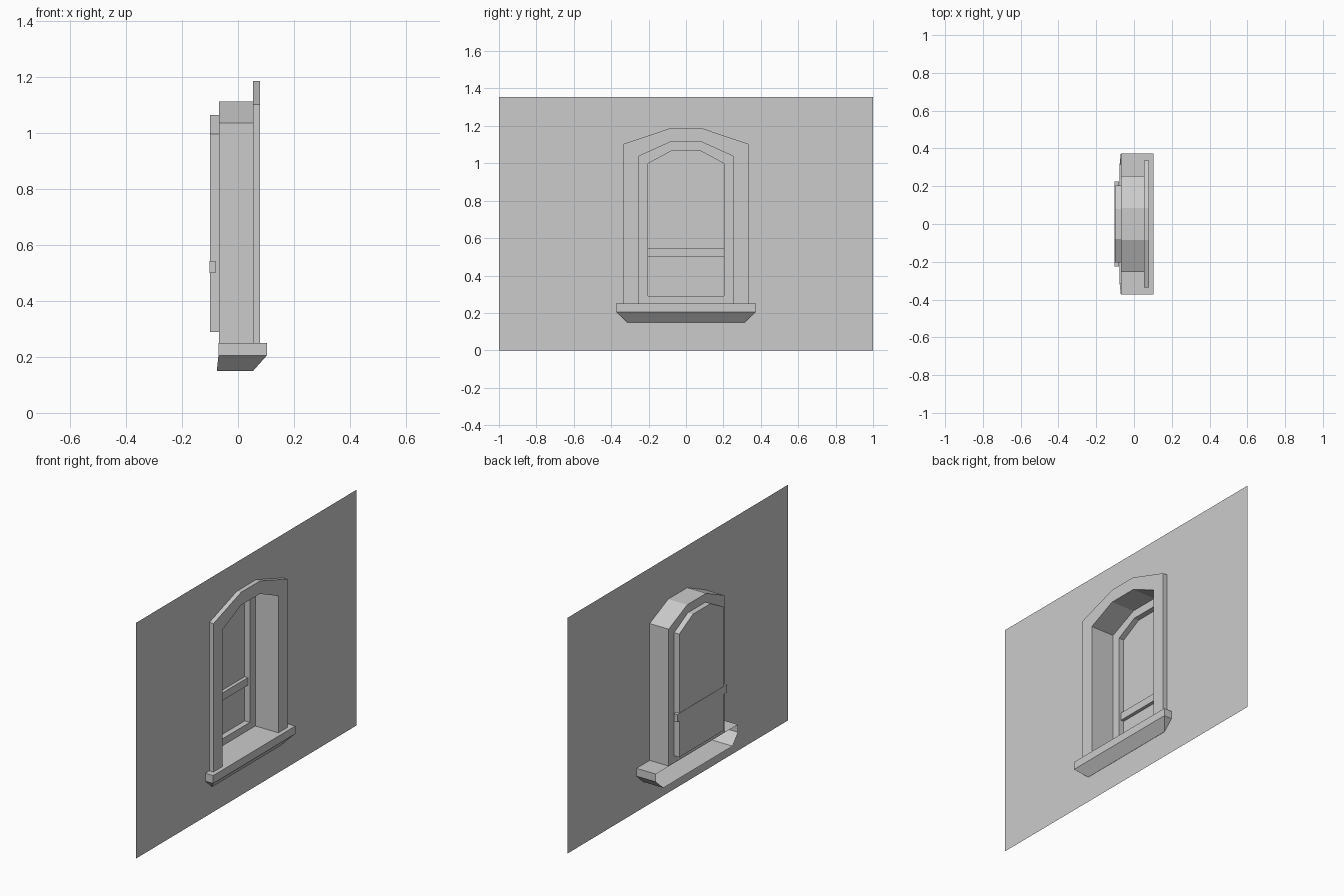
import bpy, bmesh

cube = bpy.data.objects.get("Cube")
if cube:
    bpy.data.objects.remove(cube, do_unlink=True)

plaster = bpy.data.materials.new("plain_grey")
plaster.use_nodes = True
GREY = (0.6, 0.6, 0.6, 1)
plaster.diffuse_color = GREY
for node in plaster.node_tree.nodes:
    if node.type == 'BSDF_PRINCIPLED':
        node.inputs["Base Color"].default_value = GREY

SILL_TOP = 0.25
WALL_X = 0.053
FRAME_X = -0.068
GLASS_X = -0.1


def arch(x, half, base, spring, top, flat):
    """Outline of a window with a faceted arched head, at depth x."""
    left = [(x, -half, base), (x, -half, spring), (x, -flat, top)]
    return left + [(x, -y, z) for x, y, z in reversed(left)]


def opening(x):
    return arch(x, 0.254, SILL_TOP, 1.037, 1.113, 0.086)


def sash(x):
    return arch(x, 0.204, 0.29, 0.998, 1.065, 0.08)


def surround(x):
    return arch(x, 0.335, SILL_TOP, 1.103, 1.187, 0.086)


def loft(name, loops, closed=False, cap_first=False, cap_last=False):
    """Skin consecutive outlines, optionally closing the ring and the ends."""
    bm = bmesh.new()
    rows = [[bm.verts.new(p) for p in loop] for loop in loops]
    n = len(rows[0])
    for a, b in zip(rows, rows[1:]):
        for i in range(n if closed else n - 1):
            j = (i + 1) % n
            bm.faces.new((a[i], b[i], b[j], a[j]))
    if cap_first:
        bm.faces.new(rows[0])
    if cap_last:
        bm.faces.new(rows[-1][::-1])
    mesh = bpy.data.meshes.new(name)
    bm.to_mesh(mesh)
    bm.free()
    mesh.materials.append(plaster)
    obj = bpy.data.objects.new(name, mesh)
    bpy.context.collection.objects.link(obj)
    return obj


def sill_outline(z, back, front, half):
    return [(back, -half, z), (front, -half, z), (front, half, z), (back, half, z)]


# Thin wall with the window opening left out
loft("wall", [arch(WALL_X, 1, 0, 1.355, 1.355, 0.086), opening(WALL_X)], closed=True)

# Raised surround on the outer side of the wall
loft("surround_trim", [surround(WALL_X), surround(0.079), opening(0.079), opening(WALL_X)])

# Deep sides and head of the opening
loft("reveal", [opening(WALL_X), opening(FRAME_X)])

# Flat frame, recessed sash edge and pane
loft("sash_frame", [opening(FRAME_X), sash(FRAME_X), sash(GLASS_X)], closed=True)
loft("pane", [sash(GLASS_X)], cap_last=True)

# Horizontal bar across the pane
bpy.ops.mesh.primitive_cube_add(size=1, location=(-0.091, 0, 0.522))
bar = bpy.context.object
bar.name = "crossbar"
bar.scale = (0.022, 0.45, 0.044)
bar.data.materials.append(plaster)

# Sill with tapered underside and open back
loft("sill", [
    sill_outline(SILL_TOP, -0.07, 0.103, 0.373),
    sill_outline(0.205, -0.07, 0.103, 0.373),
    sill_outline(0.15, -0.076, 0.054, 0.314),
], cap_first=True, cap_last=True)
